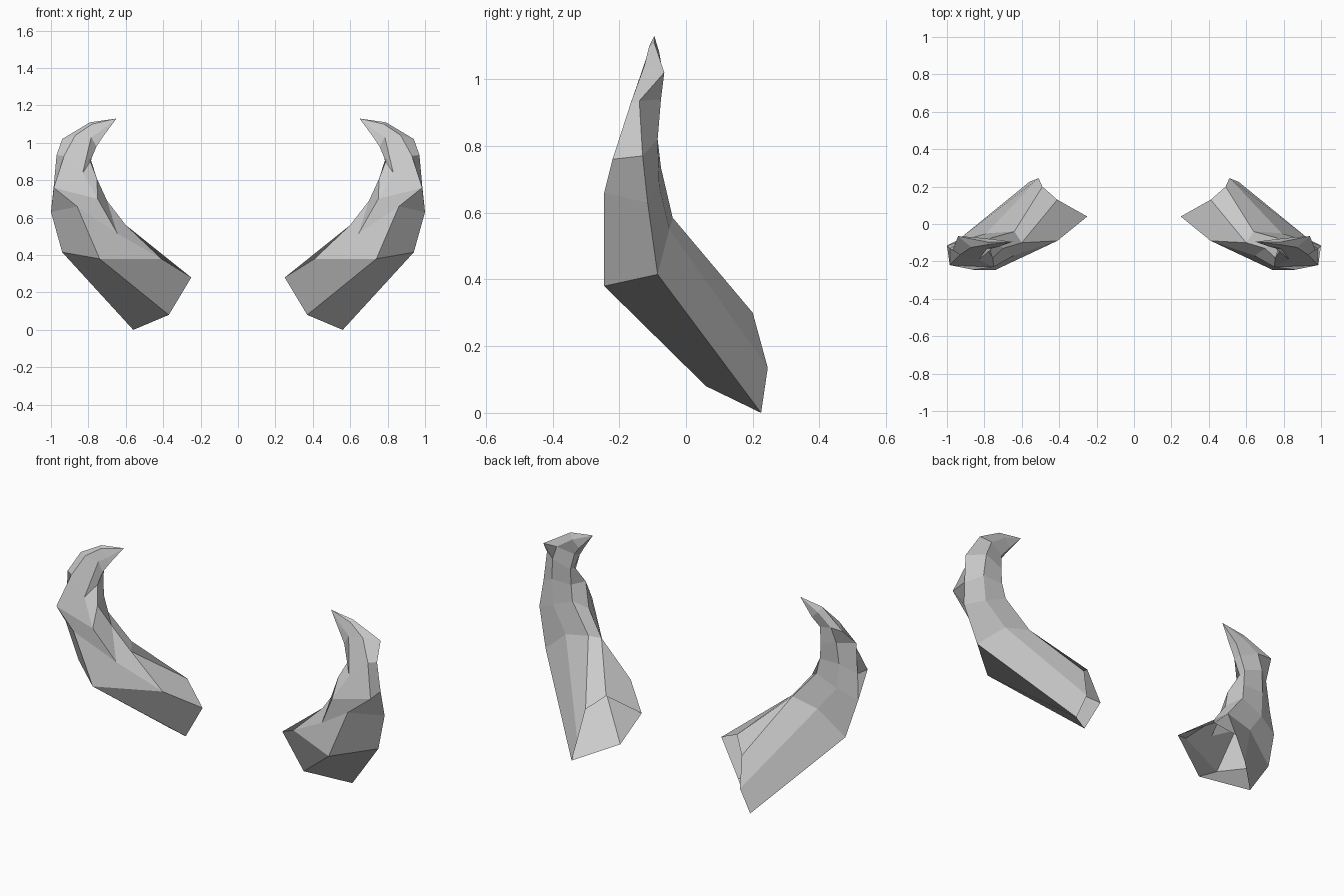
import bpy
import bmesh
from mathutils import Vector

default_cube = bpy.data.objects.get("Cube")
if default_cube:
    bpy.data.objects.remove(default_cube, do_unlink=True)


def make_material(name, colour):
    material = bpy.data.materials.new(name)
    material.use_nodes = True
    material.diffuse_color = colour
    shader = material.node_tree.nodes["Principled BSDF"]
    shader.inputs["Base Color"].default_value = colour
    shader.inputs["Roughness"].default_value = 0.8
    return material


horn_grey = make_material("horn grey", (0.6, 0.6, 0.6, 1))

# Cross-sections in hundredths, from the open base up to the tip.
# Each runs: outer, front, inner front, inner, inner back, back.
open_base = [(56, 22.5, 0), (37, 6, 8), (25, 4, 28),
             (41, 13, 37), (49, 20, 30), (51, 24.5, 13.5)]
lower_bend = [(94, -8.5, 41.5), (74, -24.5, 38), (41, -9, 38),
              (60, -10, 56), (64, -4, 58.5), (79, -5, 55)]
middle = [(100, -11.5, 63), (86, -24.5, 66), (64.5, -17, 51.5),
          (70, -13, 69), (76.5, -7.5, 73.5), (89, -8, 68)]
upper_bend = [(98.5, -13, 77), (98.5, -22, 76), (75, -23, 70),
              (75.5, -18, 81), (78, -8.5, 82), (90, -8.5, 82)]
neck = [(97, -14, 93.5), (93, -16.5, 93), (83, -19, 84),
        (79, -13, 90), (78.5, -8.5, 90.5), (89, -7.5, 94)]
hook = [(94, -6.5, 102), (87, -12.5, 104), (78.5, -13, 103),
        (75.7, -13, 98), (77, -10, 99), (86, -7, 102)]
point_root = [(79, -9.5, 111), (78, -11, 110), (74, -12, 106),
              (72, -12, 103.5), (73, -8.5, 104), (77, -8, 108)]
tip = (65, -9.5, 113)
sections = [open_base, lower_bend, middle, upper_bend, neck, hook, point_root]


def build_horn(name, side):
    bm = bmesh.new()

    def add_point(point):
        x, y, z = Vector(point) / 100
        return bm.verts.new((side * x, y, z))

    rings = [[add_point(point) for point in section] for section in sections]
    tip_vert = add_point(tip)

    # Skin between neighbouring sections
    for low, high in zip(rings, rings[1:]):
        for i in range(len(low)):
            j = (i + 1) % len(low)
            bm.faces.new((low[i], low[j], high[j], high[i]))

    # Pointed end
    last = rings[-1]
    for i in range(len(last)):
        bm.faces.new((last[i], last[(i + 1) % len(last)], tip_vert))

    bmesh.ops.recalc_face_normals(bm, faces=bm.faces[:])
    mesh = bpy.data.meshes.new(name)
    bm.to_mesh(mesh)
    bm.free()
    mesh.materials.append(horn_grey)
    horn = bpy.data.objects.new(name, mesh)
    bpy.context.scene.collection.objects.link(horn)
    return horn


# The pair of horns
build_horn("left_horn", 1)
build_horn("right_horn", -1)
